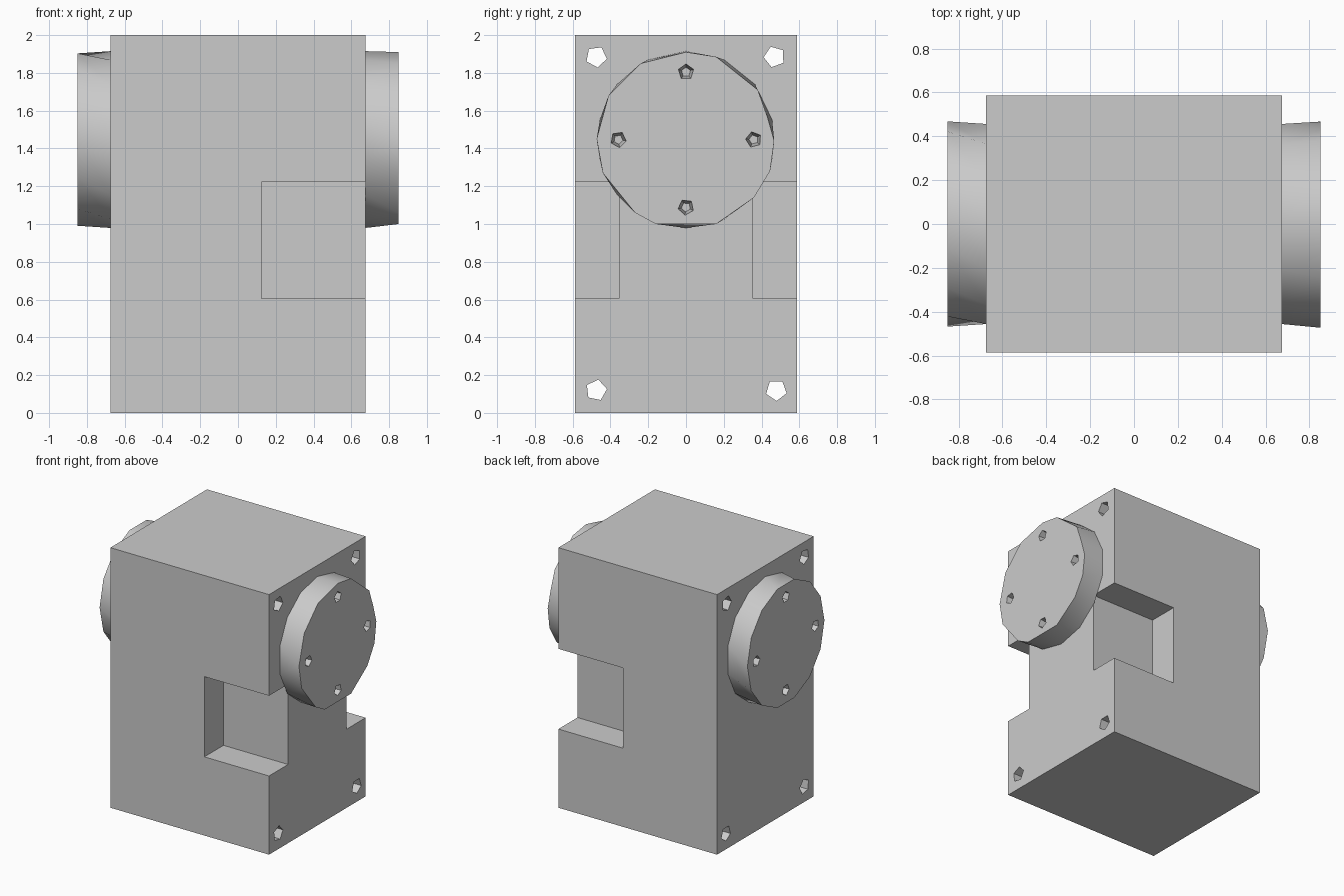
import bpy, bmesh, math
from mathutils import Vector

old = bpy.data.objects.get("Cube")
if old:
    bpy.data.objects.remove(old)

grey = bpy.data.materials.new("plain_grey")
grey.use_nodes = True
colour = (0.6, 0.6, 0.6, 1)
grey.diffuse_color = colour
grey.node_tree.nodes["Principled BSDF"].inputs["Base Color"].default_value = colour


def finish(name, bm):
    bmesh.ops.recalc_face_normals(bm, faces=bm.faces[:])
    mesh = bpy.data.meshes.new(name)
    bm.to_mesh(mesh)
    bm.free()
    mesh.materials.append(grey)
    obj = bpy.data.objects.new(name, mesh)
    bpy.context.collection.objects.link(obj)
    return obj


def box(bm, low, high):
    low, high = Vector(low), Vector(high)
    verts = bmesh.ops.create_cube(bm, size=1)["verts"]
    for v in verts:
        v.co = (low + high) / 2 + v.co * (high - low)


def loft(bm, x0, ring0, x1, ring1):
    """Prism along x joining two outlines of (y, z) points."""
    a = [bm.verts.new((x0, y, z)) for y, z in ring0]
    b = [bm.verts.new((x1, y, z)) for y, z in ring1]
    bm.faces.new(a)
    bm.faces.new(b)
    for i in range(len(a)):
        j = (i + 1) % len(a)
        bm.faces.new((a[i], a[j], b[j], b[i]))


def ring(y, z, radius, sides, turn=0.0):
    angles = [turn + 2 * math.pi * i / sides for i in range(sides)]
    return [(y + radius * math.sin(t), z + radius * math.cos(t)) for t in angles]


def cut(obj, bm):
    cutter = finish("cutter", bm)
    cutter.hide_render = True
    mod = obj.modifiers.new("cut", "BOOLEAN")
    mod.operation, mod.solver, mod.object = "DIFFERENCE", "EXACT", cutter
    bpy.context.view_layer.objects.active = obj
    bpy.ops.object.modifier_apply(modifier=mod.name)
    bpy.data.objects.remove(cutter)


# Housing block
W, D = 0.675, 0.587
bm = bmesh.new()
box(bm, (-W, -D, 0), (W, D, 2))
housing = finish("housing", bm)

# Two side notches and four long screw holes
bm = bmesh.new()
for side in (-1, 1):
    y0, y1 = sorted((side * 0.355, side * 0.8))
    box(bm, (0.125, y0, 0.605), (0.9, y1, 1.222))
for y, z, turn in ((-0.475, 1.885, 0.5), (0.468, 1.885, 0.9),
                   (-0.475, 0.12, 0.2), (0.478, 0.12, 0.6)):
    loft(bm, -0.9, ring(y, z, 0.057, 5, turn), 0.9, ring(y, z, 0.057, 5, turn))
cut(housing, bm)

# Round horns with four shallow screw pits each
CZ, R = 1.447, 0.468
right_edge = [(0, 1.91), (0.16, 1.885), (0.38, 1.71), (0.43, 1.57), (0.467, 1.44),
              (0.445, 1.28), (0.36, 1.14), (0.16, 1.0), (-0.16, 1.0), (-0.27, 1.06),
              (-0.44, 1.27), (-0.473, 1.45), (-0.41, 1.68), (-0.24, 1.85)]
left_edge = ring(0, CZ, R, 14, math.pi / 14)
for name, side, edge in (("horn_left", 1, right_edge), ("horn_right", -1, left_edge)):
    bm = bmesh.new()
    loft(bm, side * W, ring(0, CZ, R, 14), side * 0.85, edge)
    horn = finish(name, bm)
    bm = bmesh.new()
    for k in range(4):
        y, z = ring(0, CZ, 0.358, 4)[k]
        loft(bm, side * 0.87, ring(y, z, 0.046, 5, k), side * 0.75, ring(y, z, 0.025, 5, k))
    cut(horn, bm)
    bpy.ops.object.select_all(action="DESELECT")
    horn.select_set(True)
    bpy.context.view_layer.objects.active = horn
    bpy.ops.object.shade_smooth_by_angle(angle=math.radians(35))
